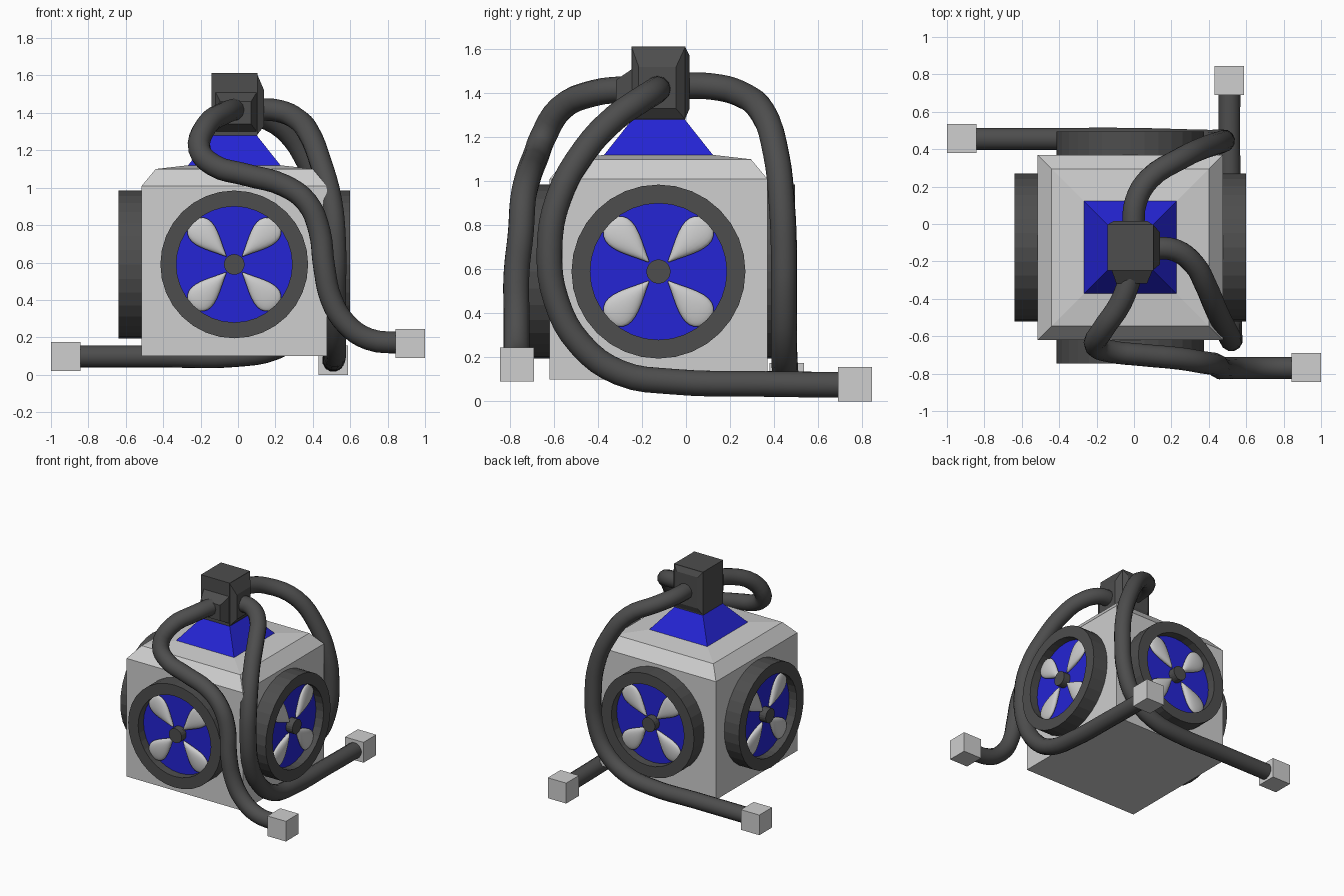
import bpy, bmesh, math
from mathutils import Matrix, Vector

if "Cube" in bpy.data.objects:
    bpy.data.objects.remove(bpy.data.objects["Cube"])

CX, CY, FZ = -0.02, -0.125, 0.59   # body axis and fan height


def mat(name, rgb):
    m = bpy.data.materials.new(name)
    m.diffuse_color = (*rgb, 1)
    m.use_nodes = True
    m.node_tree.nodes["Principled BSDF"].inputs["Base Color"].default_value = m.diffuse_color
    return m


LIGHT = mat("light_grey", (0.62, 0.62, 0.62))
DARK = mat("dark_grey", (0.075, 0.075, 0.075))
BLUE = mat("blue", (0.018, 0.018, 0.66))


def finish(name, bm, material, smooth=False):
    bmesh.ops.recalc_face_normals(bm, faces=bm.faces)
    me = bpy.data.meshes.new(name)
    bm.to_mesh(me)
    bm.free()
    for p in me.polygons:
        p.use_smooth = smooth
    me.materials.append(material)
    ob = bpy.data.objects.new(name, me)
    bpy.context.collection.objects.link(ob)
    return ob


def loft(name, rings, material, xf=Matrix(), closed=False):
    """Skin a list of point rings; cap the ends unless closed on itself."""
    bm = bmesh.new()
    vs = [[bm.verts.new(xf @ Vector(p)) for p in r] for r in rings]
    pairs = list(zip(vs, vs[1:]))
    if closed:
        pairs.append((vs[-1], vs[0]))
    n = len(vs[0])
    for a, b in pairs:
        for i in range(n):
            j = (i + 1) % n
            bm.faces.new((a[i], a[j], b[j], b[i]))
    if not closed:
        bm.faces.new(vs[0])
        bm.faces.new(vs[-1])
    return finish(name, bm, material)


def square(h, z):
    return [(CX + sx * h, CY + sy * h, z) for sx, sy in ((-1, -1), (1, -1), (1, 1), (-1, 1))]


def circle(r, y, n=32):
    return [(r * math.cos(2 * math.pi * i / n), y, r * math.sin(2 * math.pi * i / n)) for i in range(n)]


def box(name, lo, hi, material):
    x0, y0, z0 = lo
    x1, y1, z1 = hi
    return loft(name, [[(x0, y0, z), (x1, y0, z), (x1, y1, z), (x0, y1, z)] for z in (z0, z1)], material)


# Housing with bevelled lid, blue neck and dark head block
loft("housing", [square(0.495, 0.10), square(0.495, 1.01), square(0.42, 1.10), square(0.247, 1.12)], LIGHT)
loft("neck", [square(0.247, 1.12), square(0.12, 1.28)], BLUE)
loft("head", [square(0.123, 1.28), square(0.123, 1.613)], DARK)


# Tapered cable sockets on three sides of the head
def socket(name, angle, base, tip, d0, d1):
    xf = Matrix.Translation((CX, CY, 0)) @ Matrix.Rotation(math.radians(angle), 4, 'Z')
    rect = lambda r, d: [(r[0], -d, r[2]), (r[1], -d, r[2]), (r[1], -d, r[3]), (r[0], -d, r[3])]
    loft(name, [rect(base, d0), rect(tip, d1)], DARK, xf)


socket("front_socket", 0, (-0.10, 0.12, 1.30, 1.51), (-0.075, 0.09, 1.34, 1.46), 0.12, 0.193)
socket("right_socket", 90, (-0.123, 0.123, 1.28, 1.613), (-0.09, 0.08, 1.33, 1.52), 0.12, 0.16)
socket("back_socket", 180, (-0.123, 0.123, 1.28, 1.613), (-0.09, 0.09, 1.33, 1.57), 0.12, 0.141)


# One fan on each side: ring, blue disc, hub, four blades
def fan(side, k):
    xf = Matrix.Translation((CX, CY, FZ)) @ Matrix.Rotation(k * math.pi / 2, 4, 'Z')
    loft(side + "_fan_ring", [circle(0.395, -0.48), circle(0.395, -0.62),
                              circle(0.31, -0.62), circle(0.31, -0.48)], DARK, xf, closed=True)
    loft(side + "_fan_disc", [circle(0.312, -0.48), circle(0.312, -0.555)], BLUE, xf)
    loft(side + "_fan_hub", [circle(0.055, -0.55, 20), circle(0.055, -0.61, 20)], DARK, xf)
    bm = bmesh.new()
    for b in range(4):
        new = bmesh.ops.create_uvsphere(bm, u_segments=20, v_segments=14, radius=1)["verts"]
        turn = Matrix.Rotation(math.radians(45 + 90 * b), 4, 'Y')
        for v in new:
            u = v.co.z
            p = Vector(((0.062 + 0.048 * u) * v.co.x, -0.572 + 0.025 * v.co.y, 0.19 + 0.13 * u))
            v.co = xf @ turn @ p
    finish(side + "_fan_blades", bm, LIGHT, True)


for k, side in enumerate(("front", "right", "back", "left")):
    fan(side, k)


# Cables swept along smooth paths
def cable(name, pts):
    cu = bpy.data.curves.new(name, 'CURVE')
    cu.dimensions = '3D'
    cu.bevel_depth = 0.06
    cu.bevel_resolution = 4
    cu.resolution_u = 4
    cu.use_fill_caps = True
    sp = cu.splines.new('BEZIER')
    sp.bezier_points.add(len(pts) - 1)
    for bp, p in zip(sp.bezier_points, pts):
        bp.co = p
        bp.handle_left_type = bp.handle_right_type = 'AUTO'
    cu.materials.append(DARK)
    ob = bpy.data.objects.new(name, cu)
    bpy.context.collection.objects.link(ob)
    bpy.ops.object.select_all(action='DESELECT')
    ob.select_set(True)
    bpy.context.view_layer.objects.active = ob
    bpy.ops.object.convert(target='MESH')


cable("front_cable", [(-0.01, -0.26, 1.42), (-0.07, -0.42, 1.40), (-0.17, -0.57, 1.33), (-0.205, -0.65, 1.20),
                      (-0.13, -0.68, 1.12), (0.04, -0.70, 1.07), (0.25, -0.72, 1.01), (0.37, -0.74, 0.92),
                      (0.435, -0.75, 0.77), (0.46, -0.77, 0.58), (0.50, -0.77, 0.40), (0.58, -0.77, 0.27),
                      (0.70, -0.77, 0.19), (0.88, -0.77, 0.17)])
cable("right_cable", [(0.08, -0.13, 1.42), (0.22, -0.14, 1.41), (0.325, -0.22, 1.36), (0.38, -0.32, 1.29),
                      (0.44, -0.46, 1.14), (0.50, -0.58, 0.92), (0.52, -0.62, 0.69), (0.52, -0.59, 0.46),
                      (0.52, -0.48, 0.26), (0.52, -0.30, 0.13), (0.515, -0.06, 0.09), (0.51, 0.33, 0.08),
                      (0.51, 0.73, 0.075)])
cable("back_cable", [(-0.005, -0.03, 1.435), (0.01, 0.12, 1.43), (0.08, 0.24, 1.40), (0.25, 0.35, 1.31),
                     (0.38, 0.41, 1.12), (0.46, 0.435, 0.90), (0.48, 0.445, 0.68), (0.46, 0.445, 0.46),
                     (0.37, 0.445, 0.26), (0.20, 0.45, 0.14), (-0.02, 0.455, 0.10), (-0.40, 0.455, 0.098),
                     (-0.88, 0.455, 0.098)])

# Plug cubes at the cable ends
box("front_plug", (0.843, -0.845, 0.09), (1.0, -0.69, 0.245), LIGHT)
box("right_plug", (0.43, 0.69, 0.0), (0.587, 0.845, 0.157), LIGHT)
box("back_plug", (-1.0, 0.38, 0.02), (-0.843, 0.535, 0.175), LIGHT)

# Smooth the cables, keeping their end caps sharp
for ob in bpy.data.objects:
    if ob.name.endswith("cable"):
        bpy.context.view_layer.objects.active = ob
        bpy.ops.object.select_all(action='DESELECT')
        ob.select_set(True)
        bpy.ops.object.shade_smooth_by_angle(angle=math.radians(40))
